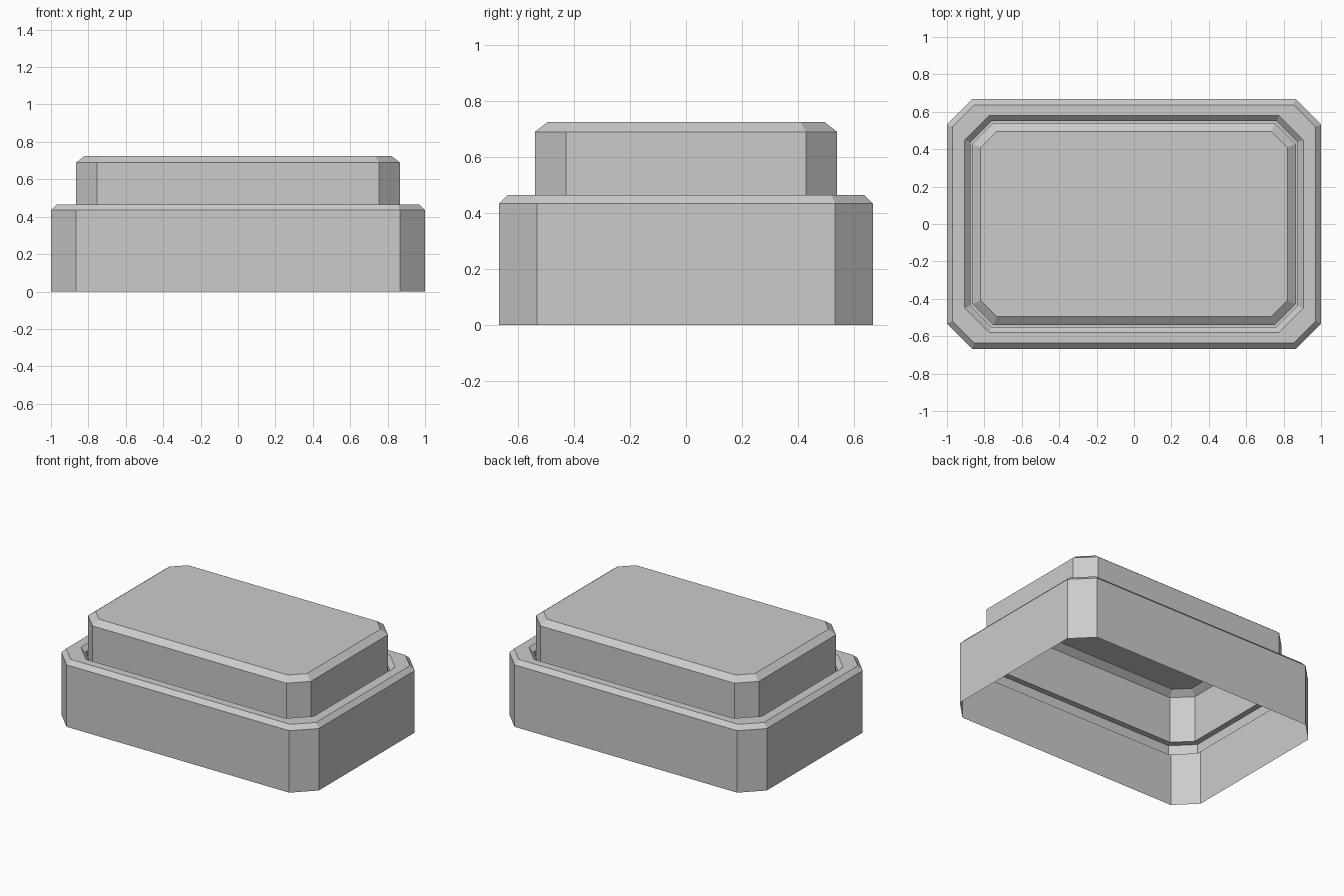
import bpy, bmesh

if "Cube" in bpy.data.objects:
    bpy.data.objects.remove(bpy.data.objects["Cube"])


def ring(bm, hx, hy, c, z):
    """Rectangle with cut corners: half sizes hx, hy, corner cut c."""
    pts = [(hx, hy - c), (hx - c, hy), (c - hx, hy), (-hx, hy - c),
           (-hx, c - hy), (c - hx, -hy), (hx - c, -hy), (hx, c - hy)]
    return [bm.verts.new((x, y, z)) for x, y in pts]


def shell(name, rings, close_top=False):
    """Skin a stack of cut-corner rings into an open shell."""
    bm = bmesh.new()
    loops = [ring(bm, *r) for r in rings]
    for a, b in zip(loops, loops[1:]):
        for i in range(8):
            j = (i + 1) % 8
            bm.faces.new((a[i], a[j], b[j], b[i]))
    if close_top:
        bm.faces.new(loops[-1])
    mesh = bpy.data.meshes.new(name)
    bm.to_mesh(mesh)
    bm.free()
    obj = bpy.data.objects.new(name, mesh)
    bpy.context.collection.objects.link(obj)
    return obj


# Housing: outer wall, bevelled rim, inner lip
shell("housing", [
    (1.0, 0.667, 0.135, 0.0),
    (1.0, 0.667, 0.135, 0.435),
    (0.97, 0.637, 0.117, 0.465),
    (0.905, 0.58, 0.13, 0.465),
    (0.875, 0.55, 0.113, 0.435),
    (0.875, 0.55, 0.113, 0.37),
])

# Button cap: hidden skirt, retaining step, wall, bevelled top
shell("button_cap", [
    (0.905, 0.58, 0.13, 0.295),
    (0.905, 0.58, 0.13, 0.363),
    (0.865, 0.54, 0.112, 0.363),
    (0.865, 0.54, 0.112, 0.69),
    (0.82, 0.495, 0.086, 0.725),
], close_top=True)
